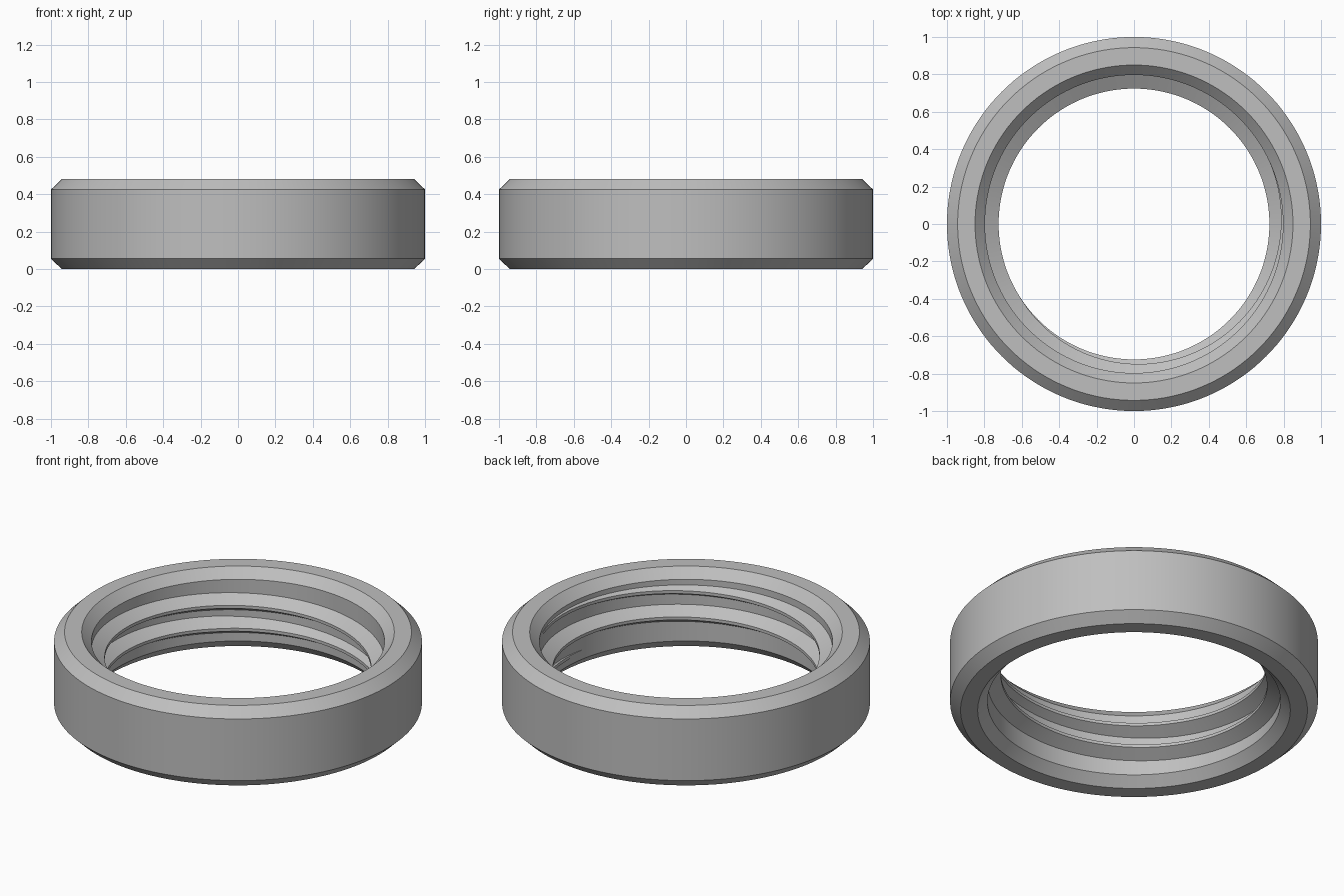
import bpy, bmesh, math

cube = bpy.data.objects.get("Cube")
if cube:
    bpy.data.objects.remove(cube, do_unlink=True)

HEIGHT = 0.48
CHAMFER = 0.055
ROOT = 0.797       # bore radius
CREST = 0.724      # thread tip radius
PITCH = 0.139
STEPS = 144        # segments per turn

metal = bpy.data.materials.new("grey_metal")
metal.use_nodes = True
grey = (0.52, 0.52, 0.52, 1)
metal.diffuse_color = grey
metal.node_tree.nodes["Principled BSDF"].inputs["Base Color"].default_value = grey


def sweep(name, sections, looped):
    """Skin a list of (angle, [(radius, z), ...]) closed cross-sections."""
    bm = bmesh.new()
    rows = [[bm.verts.new((r * math.cos(a), r * math.sin(a), z)) for r, z in pts]
            for a, pts in sections]
    pairs = list(zip(rows, rows[1:]))
    if looped:
        pairs.append((rows[-1], rows[0]))
    for p, q in pairs:
        n = len(p)
        for i in range(n):
            j = (i + 1) % n
            bm.faces.new((p[i], q[i], q[j], p[j]))
    if not looped:
        bm.faces.new(rows[0])
        bm.faces.new(rows[-1])
    bmesh.ops.recalc_face_normals(bm, faces=bm.faces)
    mesh = bpy.data.meshes.new(name)
    bm.to_mesh(mesh)
    bm.free()
    mesh.materials.append(metal)
    obj = bpy.data.objects.new(name, mesh)
    bpy.context.collection.objects.link(obj)
    bpy.ops.object.select_all(action='DESELECT')
    obj.select_set(True)
    bpy.context.view_layer.objects.active = obj
    bpy.ops.object.shade_smooth_by_angle(angle=math.radians(20))
    return obj


# Ring body: rectangle section with chamfered corners
lower = [(ROOT, CHAMFER), (0.85, 0), (0.943, 0), (1, CHAMFER)]
upper = [(r, HEIGHT - z) for r, z in reversed(lower)]
profile = lower + upper
sweep("ring_body", [(math.tau * i / STEPS, profile) for i in range(STEPS)], True)

# Internal right-handed thread that fades in and out of the bore
START, FULL, FADE, END = -375, -225, 213, 390
sections = []
count = round((END - START) * STEPS / 360)
for i in range(count + 1):
    deg = START + (END - START) * i / count
    strength = min(1, (deg - START) / (FULL - START), (END - deg) / (END - FADE))
    tip = ROOT + 0.002 - (ROOT + 0.002 - CREST) * strength
    base = ROOT + 0.006
    z = 0.297 + PITCH * (deg - 135) / 360
    half_tip = 0.009
    half_base = half_tip + (base - tip) * math.tan(math.radians(30))
    sections.append((math.radians(deg), [(base, z - half_base), (tip, z - half_tip),
                                         (tip, z + half_tip), (base, z + half_base)]))
sweep("inner_thread", sections, False)
